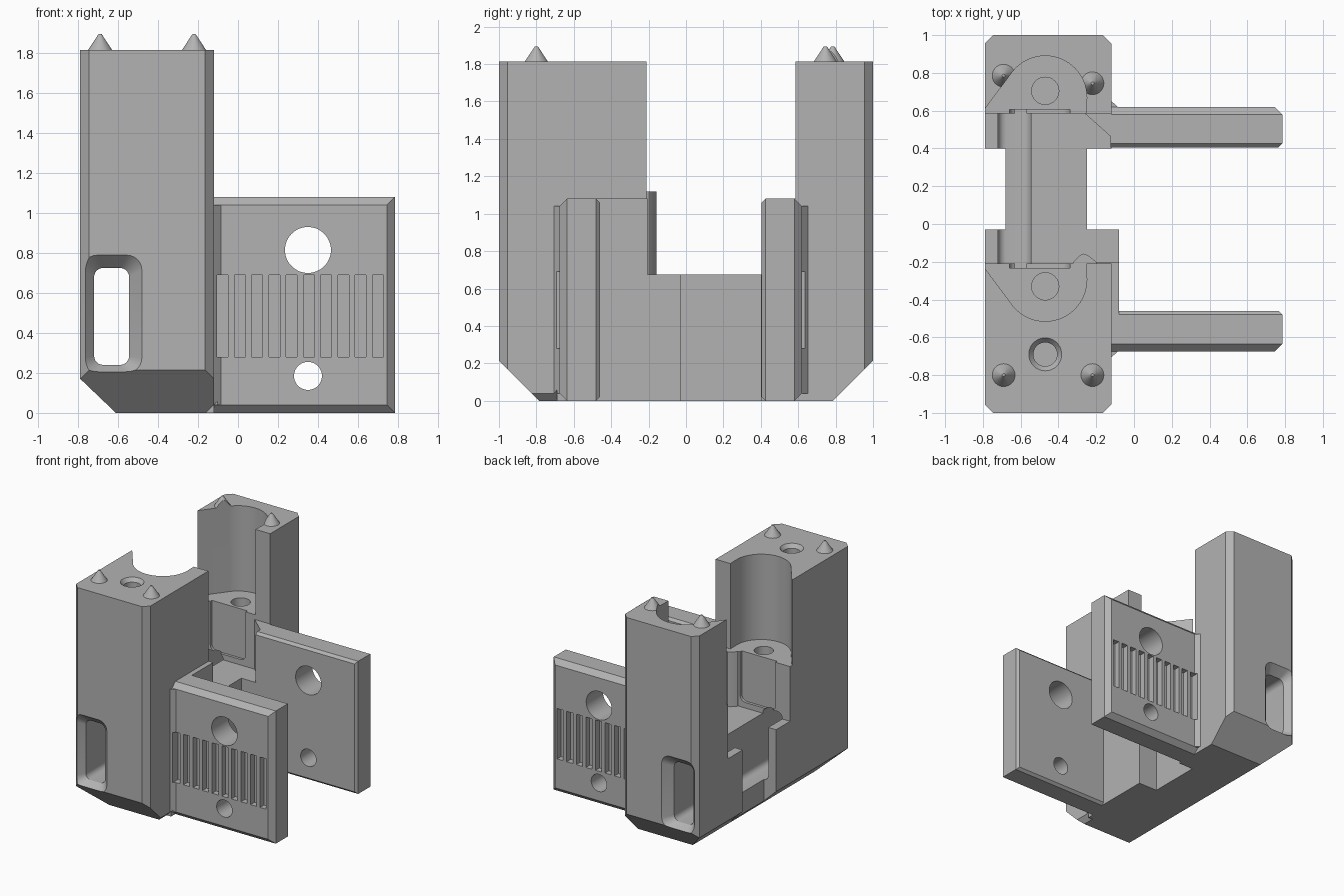
import bpy, bmesh
from math import sin, cos, pi

cube = bpy.data.objects.get("Cube")
if cube:
    bpy.data.objects.remove(cube, do_unlink=True)

grey = bpy.data.materials.new("plain grey")
grey.use_nodes = True
colour = (0.45, 0.45, 0.45, 1)
grey.diffuse_color = colour
grey.node_tree.nodes["Principled BSDF"].inputs["Base Color"].default_value = colour


def hull(name, points):
    """Convex solid around a handful of points."""
    bm = bmesh.new()
    for p in points:
        bm.verts.new(p)
    res = bmesh.ops.convex_hull(bm, input=bm.verts)
    loose = [v for v in bm.verts if not v.link_faces]
    bmesh.ops.delete(bm, geom=loose, context='VERTS')
    bmesh.ops.dissolve_limit(bm, angle_limit=0.01, verts=bm.verts, edges=bm.edges)
    bmesh.ops.recalc_face_normals(bm, faces=bm.faces)
    mesh = bpy.data.meshes.new(name)
    bm.to_mesh(mesh)
    bm.free()
    mesh.materials.append(grey)
    obj = bpy.data.objects.new(name, mesh)
    bpy.context.collection.objects.link(obj)
    return obj


def box(name, x0, x1, y0, y1, z0, z1):
    return hull(name, [(x, y, z) for x in (x0, x1) for y in (y0, y1) for z in (z0, z1)])


def circle(cx, cy, r, n=40):
    return [(cx + r * cos(2 * pi * i / n), cy + r * sin(2 * pi * i / n)) for i in range(n)]


def round_rect(x0, x1, z0, z1, r):
    return [p for x in (x0 + r, x1 - r) for z in (z0 + r, z1 - r) for p in circle(x, z, r, 24)]


def upright(name, outline, z0, z1, top=None):
    """Outline in plan, extruded or lofted upwards."""
    return hull(name, [(x, y, z0) for x, y in outline] + [(x, y, z1) for x, y in top or outline])


def through(name, outline, y0, y1, end=None):
    """Outline in elevation, extruded or lofted in depth."""
    return hull(name, [(x, y0, z) for x, z in outline] + [(x, y1, z) for x, z in end or outline])


def combine(target, tools, operation):
    bpy.context.view_layer.objects.active = target
    for tool in tools:
        mod = target.modifiers.new("combine", 'BOOLEAN')
        mod.operation = operation
        mod.solver = 'EXACT'
        mod.object = tool
        bpy.ops.object.modifier_apply(modifier=mod.name)
        bpy.data.objects.remove(tool, do_unlink=True)


L, R, TOP, SEAT, FLOOR = -0.79, -0.12, 1.815, 1.12, 0.675


def tower(name, outer, inner):
    s = 1 if outer > 0 else -1
    c = 0.045
    plan = [(L, inner), (R, inner), (R, outer - s * c), (R - c, outer),
            (L + c, outer), (L, outer - s * c)]
    return upright(name, plan, 0, TOP)


def arm(name, outer, inner, start):
    """Side plate with a wide bevel outside and a narrow one inside."""
    s = 1 if outer > inner else -1
    pts = []
    for y, inset in ((outer, 0.04), (outer - s * 0.04, 0), (inner + s * 0.02, 0), (inner, 0.02)):
        pts += [(x, y, z) for x in (start, 0.785 - inset) for z in (inset, 1.08 - inset)]
    return hull(name, pts)


# Body: towers, floor block, side plates and locating cones
body = tower("clamp_body", -1, -0.21)
parts = [
    tower("back_tower", 1, 0.585),
    box("floor_block", -0.68, -0.25, -0.3, 0.7, 0, FLOOR),
    box("front_ledge", L, -0.08, -0.3, -0.03, 0, FLOOR),
    box("back_ledge", L, R, 0.4, 0.7, 0, FLOOR),
    box("front_web", -0.2, -0.08, -0.5, -0.205, 0, 1.08),
    upright("back_web", [(-0.26, 0.585), (R, 0.46), (R, 0.61), (-0.26, 0.61)], 0.5, 1.08),
    upright("seat_ridge", [(-0.33, -0.23), (-0.32, -0.2), (-0.285, -0.165), (-0.265, -0.157),
                           (-0.245, -0.165), (-0.2, -0.2), (-0.19, -0.23)], 0.6, SEAT),
    arm("front_arm", -0.675, -0.46, -0.125),
    arm("back_arm", 0.62, 0.405, -0.125),
]
for s, y in ((-1, -0.67), (1, 0.615)):
    parts.append(upright("arm_fillet", [(-0.13, y + s * 0.045), (-0.115, y + s * 0.03),
                                        (-0.105, y + s * 0.012), (-0.08, y), (-0.13, y - s * 0.02)],
                         0.04, 1.04))
for x, y in ((-0.69, -0.8), (-0.22, -0.8), (-0.69, 0.785), (-0.22, 0.745)):
    parts.append(upright("locating_cone", circle(x, y, 0.067, 32), TOP - 0.01, 1.895,
                         circle(x, y, 0.008, 32)))
combine(body, parts, 'UNION')

# Cuts: curved seats, screw holes and wall pockets
cuts = []
for cy, edge, s in ((-0.295, -0.21, 1), (0.67, 0.585, -1)):
    lip = edge + s * 0.1
    outline = circle(-0.47, cy, 0.22, 64) + [(L - 0.01, edge - s * 0.01), (-0.255, edge),
                                             (L - 0.01, lip), (-0.255, lip)]
    cuts.append(upright("seat_cut", outline, SEAT, 2))
    cuts.append(upright("screw_hole", circle(-0.47, cy - s * 0.035, 0.072), 0.75, 1.3))
    cuts.append(through("wall_pocket", round_rect(-0.66, -0.34, 0.72, 1.3, 0.05),
                        edge - s * 0.022, edge + s * 0.01))
cuts.append(upright("top_hole", circle(-0.47, -0.69, 0.063), 0.9, 2))
cuts.append(upright("top_countersink", circle(-0.47, -0.69, 0.063), TOP - 0.03, TOP + 0.001,
                    circle(-0.47, -0.69, 0.088)))

# Long channel with flared mouths
channel = round_rect(-0.72, -0.545, 0.24, 0.725, 0.045)
cuts.append(through("channel", channel, -1.1, 1.1))
for s in (-1, 1):
    cuts.append(through("channel_mouth", round_rect(-0.78, -0.48, 0.2, 0.79, 0.075),
                        s * 1.001, s * 0.93, channel))

# Bevels under the body
for s in (-1, 1):
    cuts.append(hull("end_bevel", [(x, s * y, z) for x in (-1, 0)
                                   for y, z in ((1.02, 0.235), (0.765, -0.02), (1.02, -0.02))]))
cuts.append(hull("side_bevel", [(x, y, z) for y in (-1.1, 1.1)
                                for x, z in ((-0.81, 0.19), (-0.59, -0.02), (-0.81, -0.02))]))
cuts.append(hull("corner_bevel", [(x, y, z) for y in (-1.1, -0.69)
                                  for x, z in ((-0.1, 0.06), (-0.18, -0.02), (-0.1, -0.02))]))

# Arm holes and the row of grip slots
for z, r in ((0.815, 0.115), (0.185, 0.07)):
    cuts.append(through("arm_hole", circle(0.35, z, r, 48), -0.8, 0.8))
for i in range(10):
    x = -0.105 + i * 0.0863
    for y0, y1 in ((-0.72, -0.625), (0.57, 0.665)):
        cuts.append(box("grip_slot", x, x + 0.055, y0, y1, 0.28, 0.69))
combine(body, cuts, 'DIFFERENCE')

bpy.ops.object.select_all(action='DESELECT')
body.select_set(True)
bpy.context.view_layer.objects.active = body
bpy.ops.object.shade_smooth_by_angle(angle=0.45)
